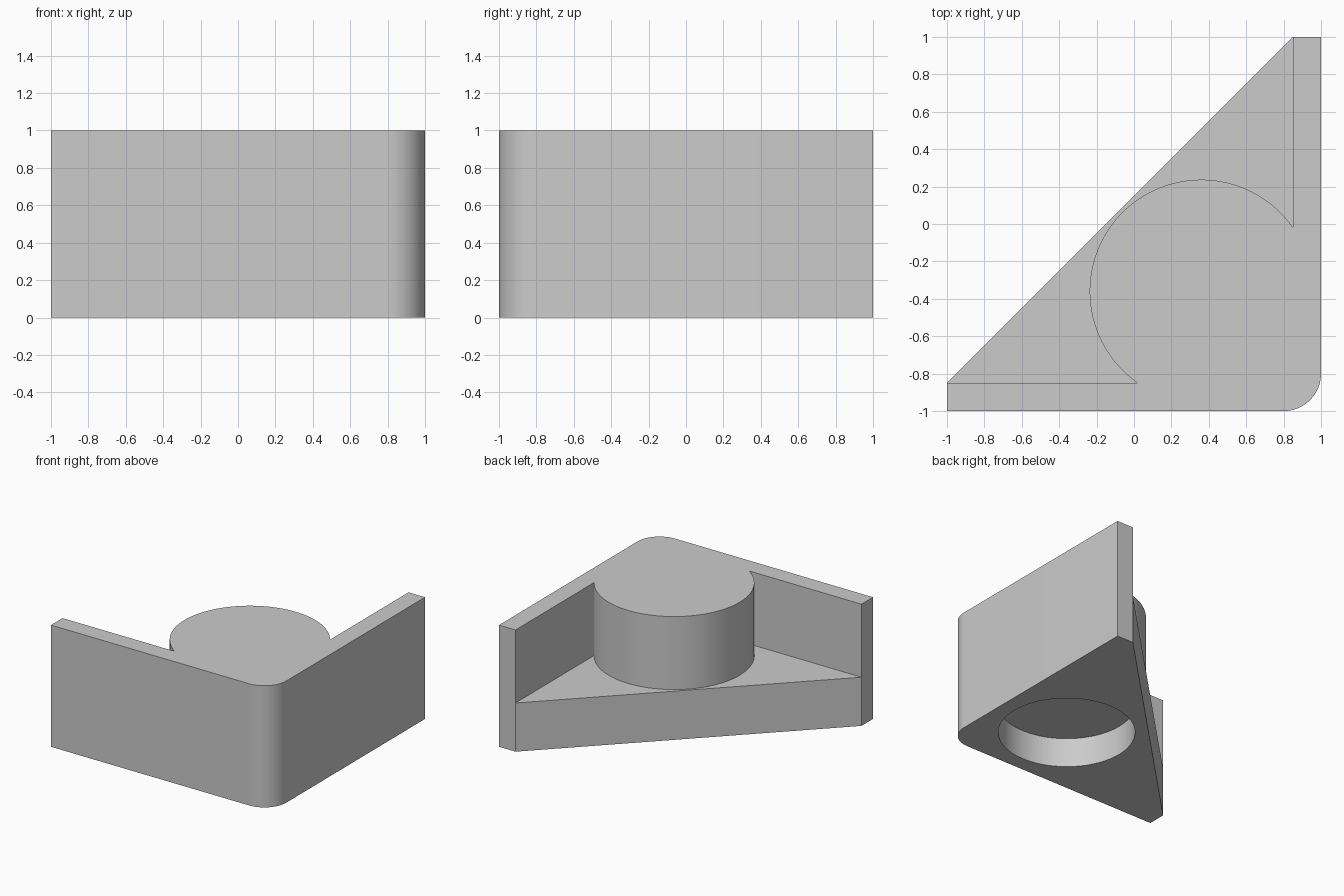
import bpy, bmesh
from math import radians, sin, cos, acos, degrees

if "Cube" in bpy.data.objects:
    bpy.data.objects.remove(bpy.data.objects["Cube"], do_unlink=True)

INNER = 0.85          # inside face of the two walls
POST = 0.36           # post centre is (POST, -POST)
POST_R = 0.597
HOLE_R = 0.515
BASE_H = 0.4
HOLE_DEPTH = 0.243

grey = bpy.data.materials.new("plain grey")
grey.use_nodes = True
colour = (0.6, 0.6, 0.6, 1)
grey.diffuse_color = colour
grey.node_tree.nodes["Principled BSDF"].inputs["Base Color"].default_value = colour


def arc(cx, cy, r, start, end, steps):
    angles = [radians(start + (end - start) * i / steps) for i in range(steps + 1)]
    return [(cx + r * cos(a), cy + r * sin(a)) for a in angles]


def prism(name, outline, z0, z1):
    bm = bmesh.new()
    face = bm.faces.new([bm.verts.new((x, y, z0)) for x, y in outline])
    top = bmesh.ops.extrude_face_region(bm, geom=[face])["geom"]
    verts = [v for v in top if isinstance(v, bmesh.types.BMVert)]
    bmesh.ops.translate(bm, verts=verts, vec=(0, 0, z1 - z0))
    bmesh.ops.recalc_face_normals(bm, faces=bm.faces)
    mesh = bpy.data.meshes.new(name)
    bm.to_mesh(mesh)
    bm.free()
    mesh.materials.append(grey)
    obj = bpy.data.objects.new(name, mesh)
    bpy.context.collection.objects.link(obj)
    return obj


# Corner block with a rounded outer edge
outline = [(-1, -INNER), (-1, -1)] + arc(0.8, -0.8, 0.2, -90, 0, 24) + [(1, 1), (INNER, 1)]
block = prism("corner_bracket", outline, 0, 1)

# Pocket between the walls, leaving the round post standing
meet = degrees(acos((INNER - POST) / POST_R))
post_arc = arc(POST, -POST, POST_R, 270 - meet, meet, 72)
pocket = prism("pocket_cutter",
               [(-2, -INNER)] + post_arc + [(INNER, 2), (-2, 2)], BASE_H, 1.5)

# Blind round hole underneath
hole = prism("hole_cutter", arc(POST, -POST, HOLE_R, 0, 360, 96)[:-1], -0.5, HOLE_DEPTH)

bpy.context.view_layer.objects.active = block
for cutter in (pocket, hole):
    cut = block.modifiers.new(cutter.name, "BOOLEAN")
    cut.operation = "DIFFERENCE"
    cut.solver = "EXACT"
    cut.object = cutter
    bpy.ops.object.modifier_apply(modifier=cut.name)
    bpy.data.objects.remove(cutter, do_unlink=True)

# Smooth the round surfaces, keep the edges crisp
bpy.ops.object.select_all(action="DESELECT")
block.select_set(True)
bpy.ops.object.shade_smooth_by_angle(angle=radians(30))
